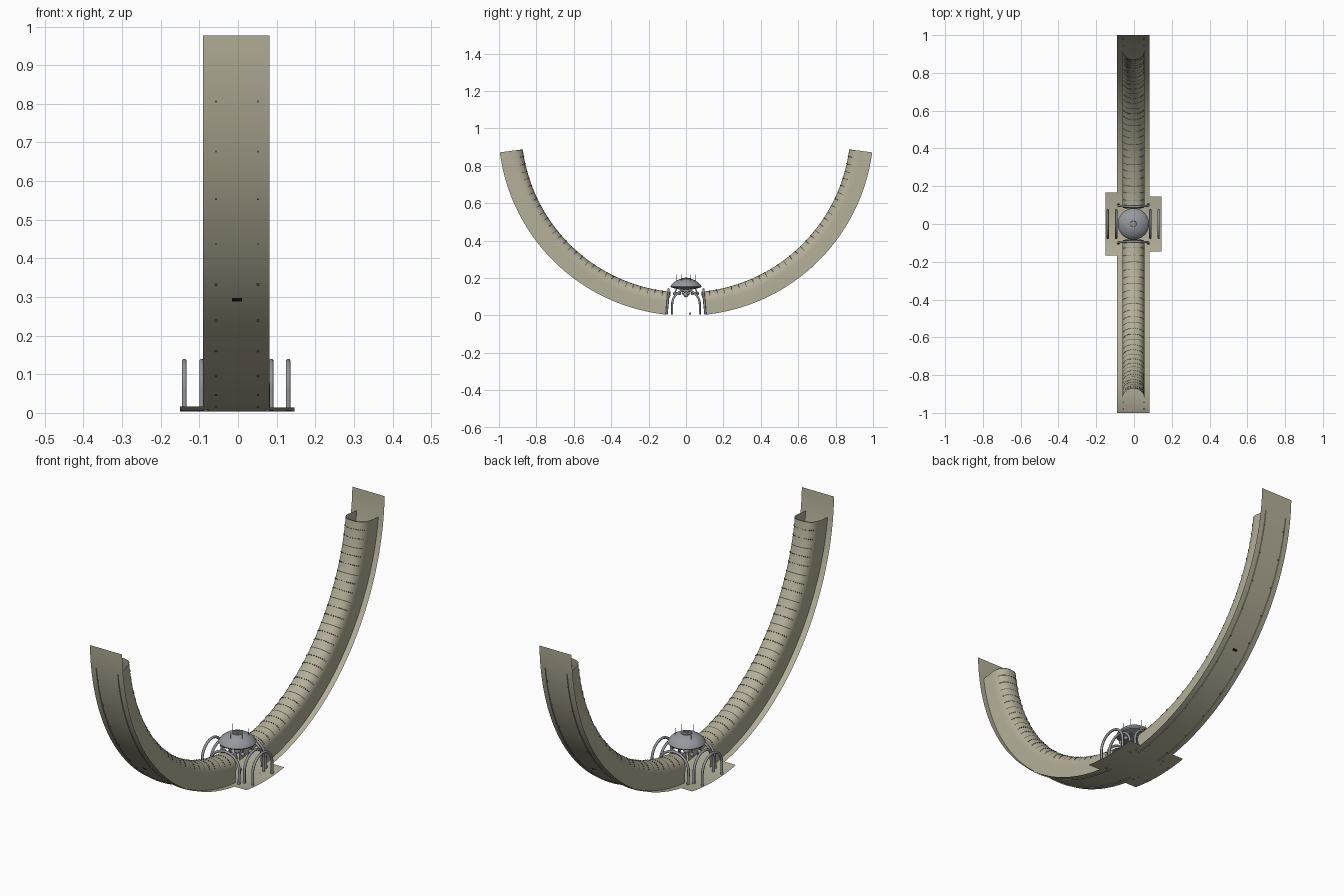
import bpy, bmesh, math
from mathutils import Vector

cube = bpy.data.objects.get("Cube")
if cube:
    bpy.data.objects.remove(cube, do_unlink=True)

R = 1.0          # floor radius
CZ = 1.003       # height of the sweep centre
CX = -0.003      # tunnel centre line


def material(name, rgb):
    m = bpy.data.materials.new(name)
    m.use_nodes = True
    m.diffuse_color = (*rgb, 1)
    m.node_tree.nodes["Principled BSDF"].inputs["Base Color"].default_value = (*rgb, 1)
    return m


BEIGE = material("beige_panel", (0.46, 0.43, 0.32))
SEAM = material("dark_seam", (0.09, 0.085, 0.07))
STEEL = material("grey_steel", (0.30, 0.31, 0.33))
DOME = material("dome_grey", (0.30, 0.32, 0.34))
BLACK = material("black", (0.01, 0.01, 0.01))


def finish(name, bm, mat, smooth=True):
    me = bpy.data.meshes.new(name)
    bm.to_mesh(me)
    bm.free()
    ob = bpy.data.objects.new(name, me)
    bpy.context.collection.objects.link(ob)
    me.materials.append(mat)
    if smooth:
        bpy.ops.object.select_all(action='DESELECT')
        ob.select_set(True)
        bpy.context.view_layer.objects.active = ob
        bpy.ops.object.shade_smooth_by_angle(angle=math.radians(40))
    return ob


def place(x, h, deg):
    """Point at height h above the curved floor."""
    a, r = math.radians(deg), R - h
    return Vector((x, r * math.sin(a), CZ - r * math.cos(a)))


def sweep(bm, profile, start, end, steps):
    rows = []
    for i in range(steps + 1):
        deg = start + (end - start) * i / steps
        rows.append([bm.verts.new(place(x, h, deg)) for x, h in profile])
    for a, b in zip(rows, rows[1:]):
        for j in range(len(profile) - 1):
            bm.faces.new((a[j], a[j + 1], b[j + 1], b[j]))


def arch(start, end, grow=0.0, steps=20):
    """Rounded upper part of the tunnel section."""
    pts = []
    for i in range(steps + 1):
        t = math.radians(start + (end - start) * i / steps)
        c, s = math.cos(t), math.sin(t)
        x = math.copysign(abs(c) ** 0.85, c) * (0.058 + grow)
        pts.append((CX + x, 0.06 + max(s, 0) ** 0.85 * (0.06 + grow)))
    return pts


def tube(name, points, radius, mat):
    cu = bpy.data.curves.new(name, 'CURVE')
    cu.dimensions = '3D'
    cu.bevel_depth = radius
    cu.bevel_resolution = 3
    cu.use_fill_caps = True
    sp = cu.splines.new('POLY')
    sp.points.add(len(points) - 1)
    for p, q in zip(sp.points, points):
        p.co = (*q, 1)
    sp.use_smooth = True
    ob = bpy.data.objects.new(name, cu)
    bpy.context.collection.objects.link(ob)
    cu.materials.append(mat)


def hoop_points(half, spring, rise):
    """Upright hoop outline as (across, height)."""
    pts = [(half, 0.005)]
    for i in range(25):
        t = math.pi * i / 24
        pts.append((half * math.cos(t), spring + rise * math.sin(t)))
    return pts + [(-half, 0.005)]


def lathe(name, profile, mat, segs=48):
    bm = bmesh.new()
    rings = [[bm.verts.new((CX + r * math.cos(2 * math.pi * k / segs),
                            r * math.sin(2 * math.pi * k / segs), z))
              for k in range(segs)] for r, z in profile]
    for a, b in zip(rings, rings[1:]):
        for k in range(segs):
            n = (k + 1) % segs
            bm.faces.new((a[k], a[n], b[n], b[k]))
    bm.faces.new(rings[0][::-1])
    bm.faces.new(rings[-1])
    finish(name, bm, mat)


# Curved floor strip and the two side landings
bm = bmesh.new()
sweep(bm, [(-0.09, 0), (0.082, 0)], -88.5, 88.5, 118)
finish("floor_strip", bm, BEIGE)
for name, x0, x1, deg in (("right_landing", -0.15, -0.09, 9.6),
                          ("left_landing", 0.082, 0.146, 8.3)):
    bm = bmesh.new()
    sweep(bm, [(x0, 0), (x1, 0)], -deg, deg, 12)
    finish(name, bm, BEIGE)

# Two tunnel arms with seams, rivets and end rims
FIRST, LAST, PANELS = 5.6, 82.5, 10
PITCH = (LAST - FIRST) / PANELS
for side, label in ((-1, "front"), (1, "back")):
    section = [(CX + 0.058, -0.004)] + arch(0, 180) + [(CX - 0.058, -0.004)]
    bm = bmesh.new()
    sweep(bm, section, side * FIRST, side * LAST, 60)
    if side > 0:
        bmesh.ops.reverse_faces(bm, faces=bm.faces)
    finish(label + "_tunnel", bm, BEIGE)

    bm = bmesh.new()
    for i in range(PANELS + 1):
        deg = side * (FIRST + i * PITCH)
        sweep(bm, arch(25, 155, 0.001), deg - side * 0.25, deg, 1)
    finish(label + "_tunnel_seams", bm, SEAM)

    bm = bmesh.new()
    for i in range(PANELS):
        for part in (0.33, 0.67):
            deg = side * (FIRST + (i + part) * PITCH)
            for x, h in arch(30, 150, 0.0005, 12):
                ret = bmesh.ops.create_cube(bm, size=0.003)
                bmesh.ops.translate(bm, verts=ret["verts"], vec=place(x, h, deg))
        for x in (-0.057, 0.052):
            ret = bmesh.ops.create_cube(bm, size=0.005)
            bmesh.ops.translate(bm, verts=ret["verts"],
                                vec=place(x, 0, side * (FIRST + (i + 0.5) * PITCH)))
    finish(label + "_tunnel_rivets", bm, SEAM, False)

    # Small dark fitting under the arm
    bm = bmesh.new()
    sweep(bm, [(-0.015, -0.002), (0.01, -0.002)], side * 44.5, side * 45.2, 1)
    finish(label + "_fitting", bm, BLACK, False)

    # Portal hoop at the tunnel mouth
    tube(label + "_portal_hoop",
         [(CX + u, side * (0.104 - 0.08 * v), v) for u, v in hoop_points(0.08, 0.065, 0.075)],
         0.006, STEEL)

# Side hoops, in pairs over each landing
for i, x in enumerate((-0.139, -0.094, 0.086, 0.130)):
    tube("side_hoop_%d" % (i + 1), [(x, u, v) for u, v in hoop_points(0.074, 0.06, 0.074)],
         0.006, STEEL)

# Lens-shaped dome with a cap ring
lathe("dome", [(0.03, 0.138), (0.062, 0.145), (0.08, 0.15), (0.083, 0.155), (0.078, 0.165),
               (0.066, 0.177), (0.05, 0.187), (0.03, 0.195), (0.01, 0.198)], DOME)
lathe("dome_cap", [(0.024, 0.195), (0.024, 0.2), (0.017, 0.2), (0.015, 0.197),
                   (0.008, 0.197), (0.008, 0.203), (0.004, 0.204)], STEEL, 24)

# Lamps below the dome and aerials above it
bm = bmesh.new()
spots = [(0, 0, 0.112, 0.015), (0, 0.022, 0.01, 0.006)]
spots += [(0.062 * math.cos(k * math.pi / 4 + 0.2), 0.062 * math.sin(k * math.pi / 4 + 0.2),
           0.118, 0.009) for k in range(8)]
for x, y, z, r in spots:
    ret = bmesh.ops.create_uvsphere(bm, u_segments=16, v_segments=10, radius=r)
    bmesh.ops.translate(bm, verts=ret["verts"], vec=(CX + x, y, z))
finish("lamps", bm, STEEL)
for k in range(6):
    t = k * math.pi / 3 + math.pi / 6
    x, y = CX + 0.05 * math.cos(t), 0.05 * math.sin(t)
    tube("aerial_%d" % (k + 1), [(x, y, 0.18), (x, y, 0.218)], 0.0008, STEEL)
    tube("dome_strut_%d" % (k + 1), [(x, y, 0.146), (CX + (x - CX) * 1.2, y * 1.2, 0.118)],
         0.003, STEEL)
